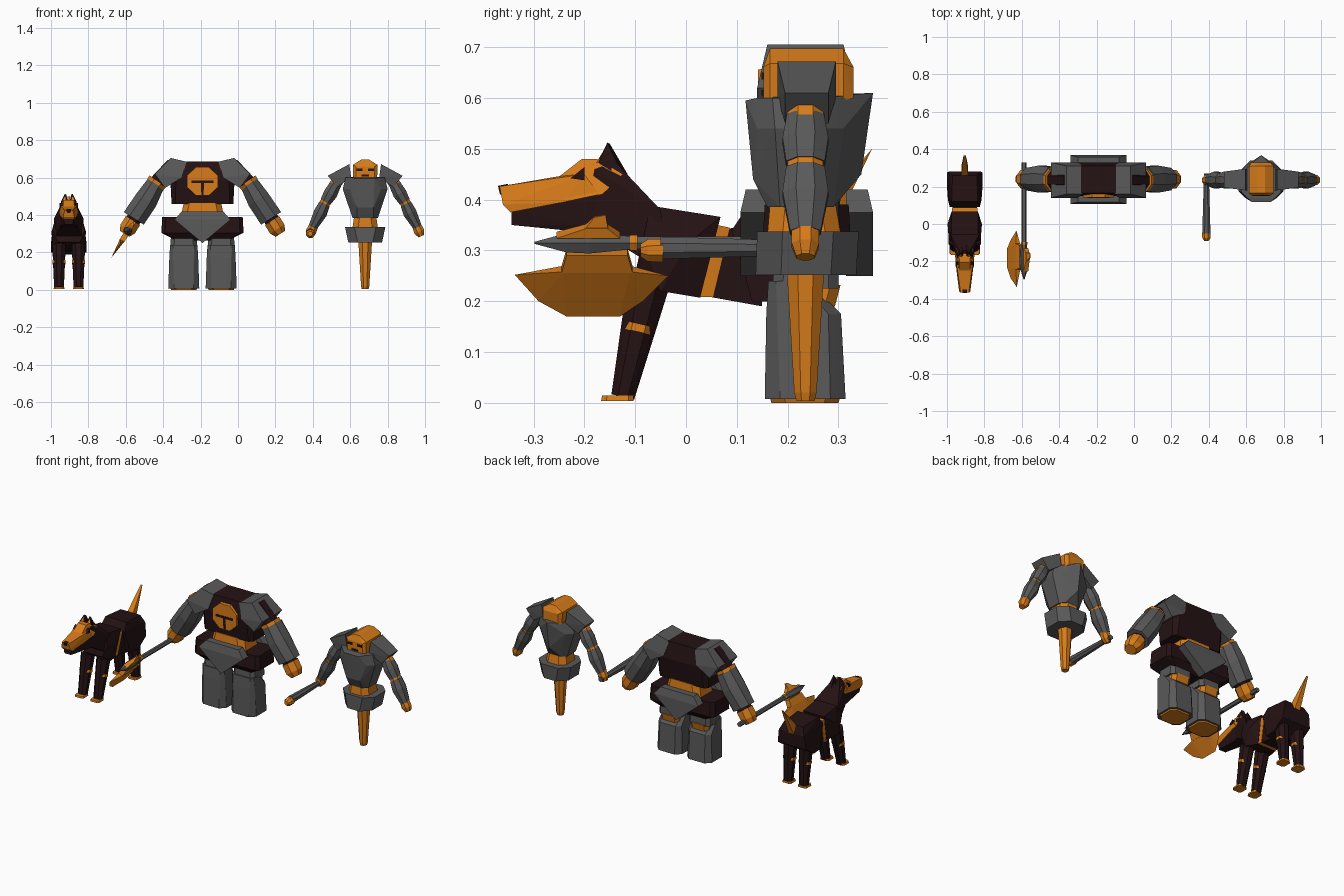
import bpy, bmesh, math
from mathutils import Vector


def material(name, rgb):
    m = bpy.data.materials.new(name)
    m.diffuse_color = (*rgb, 1)
    return m


GREY = material("steel", (0.1, 0.1, 0.1))
ORANGE = material("amber", (0.68, 0.2, 0.01))
DARK = material("dark_stone", (0.018, 0.006, 0.007))


def hull(name, mat, pts, mirror=None):
    """Faceted convex part; mirror = x of the plane for a second copy."""
    bm = bmesh.new()
    for p in pts:
        bm.verts.new(p)
    bmesh.ops.remove_doubles(bm, verts=bm.verts, dist=0.0005)
    bmesh.ops.convex_hull(bm, input=bm.verts)
    bmesh.ops.delete(bm, geom=[v for v in bm.verts if not v.link_faces], context='VERTS')
    bmesh.ops.dissolve_limit(bm, angle_limit=0.02, verts=bm.verts, edges=bm.edges)
    bmesh.ops.recalc_face_normals(bm, faces=bm.faces)
    me = bpy.data.meshes.new(name)
    bm.to_mesh(me)
    bm.free()
    me.materials.append(mat)
    bpy.context.collection.objects.link(bpy.data.objects.new(name, me))
    if mirror is not None:
        hull(name + "_mirrored", mat, [(2 * mirror - p[0], p[1], p[2]) for p in pts])


def prof(cx, pts):
    """Side profile of (y, z, half width), symmetric about cx."""
    return [(cx + s * w, y, z) for y, z, w in pts for s in (-1, 1)]


def sec(cx, z, hx, y0, y1, c=0.0):
    """Horizontal rectangle with chamfered corners."""
    return [(cx + s * a, y, z) for s in (-1, 1)
            for a, y in ((hx - c, y0), (hx, y0 + c), (hx, y1 - c), (hx - c, y1))]


def slab(cx, pts, y0, y1):
    """Front outline of (x offset, z) extruded along y."""
    return [(cx + x, y, z) for x, z in pts for y in (y0, y1)]


def limb(name, mat, stations, n=8, mirror=None):
    """Straight tapered prism through (point, half width, half depth)."""
    axis = (Vector(stations[-1][0]) - Vector(stations[0][0])).normalized()
    ref = Vector((1, 0, 0)) if abs(axis.y) > 0.9 else Vector((0, 1, 0))
    u = axis.cross(ref).normalized()
    v = axis.cross(u)
    k = 1 / math.cos(math.pi / n)
    pts = []
    for p, a, b in stations:
        for i in range(n):
            t = 2 * math.pi * (i + 0.5) / n
            pts.append(tuple(Vector(p) + u * a * k * math.cos(t) + v * b * k * math.sin(t)))
    hull(name, mat, pts, mirror)


# ---------------- hound ----------------
D = -0.905
hull("hound_muzzle", ORANGE, prof(D, [(-.367, .426, .022), (-.36, .39, .03), (-.345, .375, .03),
     (-.25, .446, .028), (-.24, .395, .045), (-.17, .41, .05), (-.2, .45, .045)]))
hull("hound_brow", ORANGE, prof(D, [(-.25, .445, .03), (-.205, .48, .028), (-.175, .48, .03),
     (-.125, .45, .045), (-.165, .41, .052), (-.24, .4, .045)]))
hull("hound_nose", DARK, prof(D, [(-.37, .427, .012), (-.366, .41, .01), (-.35, .431, .012), (-.35, .41, .01)]))
hull("hound_jaw", DARK, prof(D, [(-.343, .377, .026), (-.343, .35, .022), (-.2, .35, .04), (-.2, .405, .043),
     (-.13, .41, .045), (-.14, .33, .04)]))
hull("hound_eye", DARK, [(D + s, y, z) for y, z in ((-.227, .442), (-.2, .464), (-.2, .438)) for s in (.028, .049)], D)
hull("hound_ear", DARK, [(D + .022, -.155, .512), (D + .012, -.15, .51), (D + .008, -.172, .475), (D + .042, -.172, .472),
     (D + .04, -.12, .44), (D + .008, -.115, .45)], D)
hull("hound_inner_ear", ORANGE, [(D + .02, -.158, .503), (D + .014, -.176, .474), (D + .034, -.176, .472),
     (D + .024, -.165, .475)], D)
hull("hound_neck", DARK, prof(D, [(-.18, .46, .04), (-.14, .475, .03), (-.09, .4, .06), (-.05, .38, .08),
     (-.03, .27, .08), (-.08, .28, .07), (-.2, .355, .038)]))
hull("hound_chest", DARK, prof(D, [(-.07, .388, .07), (.068, .366, .07), (.028, .207, .06), (-.05, .22, .085),
     (-.1, .255, .06), (-.085, .32, .085), (.0, .31, .092)]))
hull("hound_waist_band", ORANGE, prof(D, [(.06, .35, .069), (.086, .345, .067), (.053, .208, .058), (.026, .208, .058)]))
hull("hound_loin", DARK, prof(D, [(.08, .342, .065), (.15, .355, .07), (.15, .19, .06), (.05, .208, .055)]))
hull("hound_hindquarters", DARK, prof(D, [(.09, .34, .08), (.12, .385, .07), (.26, .375, .065), (.28, .33, .085),
     (.275, .25, .095), (.2, .2, .095), (.13, .2, .09)]))
hull("hound_tail", ORANGE, [(D + x, y, z) for x, y, z in ((-.02, .245, .36), (.02, .245, .36), (.018, .285, .33),
     (-.018, .285, .33), (.006, .366, .5), (-.006, .366, .5), (.016, .32, .43), (-.016, .32, .43))])
# legs: (label, y at hip, y at ankle)
for label, yt, yb in (("front", -.075, -.127), ("rear", .215, .235)):
    def at(z):
        return (D + .052, yb + (yt - yb) * z / .23, z)
    limb(f"hound_{label}_leg", DARK, [(at(.24), .036, .042), (at(.15), .033, .03), (at(.012), .026, .023)], 8, D)
    limb(f"hound_{label}_leg_band", ORANGE, [(at(.155), .035, .032), (at(.14), .035, .032)], 8, D)
    hull(f"hound_{label}_foot", ORANGE, sec(D + .052, .004, .03, yb - .04, yb + .024, .01)
         + sec(D + .052, .015, .027, yb - .038, yb + .024, .01), D)

# ---------------- stone giant ----------------
G = -0.19
hull("giant_torso", DARK, sec(G, .46, .165, .165, .31, .02) + sec(G, .59, .172, .15, .33, .03)
     + sec(G, .687, .125, .165, .31, .02))
limb("giant_face", ORANGE, [((G, .142, .58), .076, .082), ((G, .18, .58), .08, .085)], 8)
hull("giant_face_bar", DARK, slab(G, [(-.058, .585), (.058, .585), (.058, .572), (-.058, .572)], .139, .15))
hull("giant_face_stem", DARK, slab(G, [(-.008, .575), (.008, .575), (.006, .508), (-.006, .508)], .139, .15))
hull("giant_waist", ORANGE, sec(G, .37, .12, .15, .325, .03) + sec(G, .465, .1, .16, .315, .03))
hull("giant_hips", DARK, sec(G, .39, .215, .155, .32, .02) + sec(G, .305, .22, .15, .325, .02)
     + sec(G, .265, .14, .18, .295))
for label, y0, y1 in (("front", .107, .16), ("back", .368, .315)):
    hull(f"giant_{label}_skirt_plate", GREY, slab(G, [(-.15, .375), (.15, .375), (0, .25)], y0, y1)
         + slab(G, [(-.11, .42), (.11, .42)], y0 + (y1 - y0) * .2, y1))
hull("giant_thigh", GREY, sec(G - .1, .3, .068, .175, .3, .02) + sec(G - .1, .225, .072, .17, .3, .02), G)
hull("giant_knee_band", ORANGE, sec(G - .1, .19, .06, .18, .293, .02) + sec(G - .1, .232, .06, .18, .304, .02), G)
hull("giant_shin", GREY, sec(G - .1, .24, .073, .162, .24, .015) + sec(G - .1, .175, .077, .158, .305, .025)
     + sec(G - .1, .008, .083, .155, .314, .03), G)
hull("giant_sole", ORANGE, sec(G - .1, 0, .068, .168, .3, .028) + sec(G - .1, .012, .072, .165, .304, .028), G)
hull("giant_shoulder_pad", GREY, slab(G, [(-.17, .705), (-.085, .685)], .16, .31)
     + slab(G, [(-.255, .62), (-.2, .545), (-.11, .6)], .14, .33), G)
limb("giant_upper_arm", DARK, [((G - .15, .235, .66), .05, .055), ((G - .265, .235, .545), .045, .055)], 8, G)
limb("giant_elbow_band", ORANGE, [((G - .24, .235, .58), .053, .06), ((G - .252, .235, .564), .053, .06)], 8, G)
limb("giant_forearm", GREY, [((G - .25, .24, .567), .05, .065), ((G - .3, .24, .482), .062, .072),
     ((G - .367, .24, .382), .063, .06)], 8, G)
limb("giant_wrist", DARK, [((G - .355, .24, .395), .04, .045), ((G - .38, .24, .36), .04, .045)], 8, G)
limb("giant_fist", ORANGE, [((G - .372, .24, .37), .045, .05), ((G - .4, .24, .325), .045, .05),
     ((G - .417, .24, .3), .03, .035)], 8, G)

# axe, held forward; blade plane leans outward as it drops
AX, AZ = -.588, .315


def blade(pts, t):
    return [(AX + .62 * (z - AZ) + s * t * k, y, z + s * t * k * -.5) for y, z, k in pts for s in (-1, 1)]


limb("axe_handle", GREY, [((AX, .33, AZ), .012, .012), ((AX, -.2, AZ), .012, .012)], 6)
limb("axe_collar", ORANGE, [((AX, -.095, AZ), .015, .015), ((AX, -.11, AZ), .015, .015)], 6)
limb("axe_spike", GREY, [((AX, -.1, AZ), .012, .012), ((AX, -.19, AZ), .021, .021), ((AX, -.235, AZ), .019, .019),
     ((AX, -.298, AZ), .002, .002)], 6)
hull("axe_blade", ORANGE, blade([(-.337, .252, 0), (-.29, .2, 0), (-.235, .17, 0), (-.13, .17, 0), (-.085, .2, 0),
     (-.035, .25, 0), (-.11, .264, 1), (-.24, .264, 1)], .012))
hull("axe_blade_root", ORANGE, blade([(-.245, .262, 1), (-.105, .262, 1), (-.115, .297, 1), (-.235, .297, 1)], .013))
hull("axe_back_hook_base", ORANGE, blade([(-.255, .33, 1), (-.13, .33, 1), (-.155, .348, .7), (-.195, .348, .7)], .013))
hull("axe_back_hook", ORANGE, blade([(-.2, .345, .8), (-.153, .345, .8), (-.158, .37, .1), (-.18, .366, .2)], .011))

# ---------------- floating sentinel ----------------
S = 0.68
hull("sentinel_torso", GREY, sec(S, .6, .105, .14, .3, .03) + sec(S, .54, .12, .14, .31, .035)
     + sec(S, .385, .068, .16, .29, .025) + slab(S, [(-.05, .595), (.05, .595)], .117, .2)
     + slab(S, [(-.045, .44), (.045, .44)], .132, .2) + [(S, .368, .61), (S, .345, .45)])
hull("sentinel_head", ORANGE, slab(S, [(-.02, .697), (.02, .697), (-.066, .668), (.066, .668),
     (-.064, .595), (.064, .595)], .165, .31) + slab(S, [(-.05, .6), (.05, .6), (-.05, .66), (.05, .66)], .152, .33))
for s in (-1, 1):
    hull("sentinel_eye", DARK, slab(S + s * .031, [(-.016, .65), (.016, .65), (.016, .636), (-.016, .636)], .149, .16))
hull("sentinel_mouth", DARK, slab(S, [(-.02, .616), (.02, .616), (.02, .605), (-.02, .605)], .149, .16))
hull("sentinel_waist", ORANGE, sec(S, .33, .068, .16, .305, .03) + sec(S, .388, .06, .165, .295, .03))
hull("sentinel_skirt", GREY, sec(S, .337, .108, .14, .34, .05) + sec(S, .252, .09, .137, .335, .05))
limb("sentinel_tail", ORANGE, [((S, .235, .265), .037, .037), ((S, .235, .02), .022, .022),
     ((S, .235, .004), .018, .018)], 8)
hull("sentinel_shoulder_pad", GREY, slab(S, [(.085, .672), (.075, .6)], .18, .295)
     + slab(S, [(.2, .61), (.15, .55)], .195, .28), S)
limb("sentinel_shoulder_joint", ORANGE, [((S + .13, .235, .605), .03, .035), ((S + .17, .235, .55), .03, .035)], 8, S)
limb("sentinel_upper_arm", GREY, [((S + .155, .235, .57), .03, .035), ((S + .185, .235, .515), .037, .045),
     ((S + .212, .235, .47), .03, .038)], 8, S)
limb("sentinel_elbow", ORANGE, [((S + .207, .235, .478), .028, .035), ((S + .222, .235, .452), .028, .035)], 8, S)
limb("sentinel_forearm", GREY, [((S + .217, .235, .46), .03, .038), ((S + .24, .235, .41), .036, .045),
     ((S + .28, .235, .335), .024, .03)], 8, S)
limb("sentinel_hand", ORANGE, [((S + .275, .235, .343), .025, .027), ((S + .29, .235, .31), .028, .027),
     ((S + .3, .235, .287), .016, .018)], 8, S)

# club, held forward in the other hand
CX, CZ = .387, .305
limb("club_handle", GREY, [((CX, .27, CZ), .013, .013), ((CX, .1, CZ), .016, .016), ((CX, -.05, CZ), .022, .022)], 8)
limb("club_tip", ORANGE, [((CX, -.045, .3), .023, .023), ((CX, -.075, .3), .022, .022), ((CX, -.09, .3), .012, .012)], 8)
